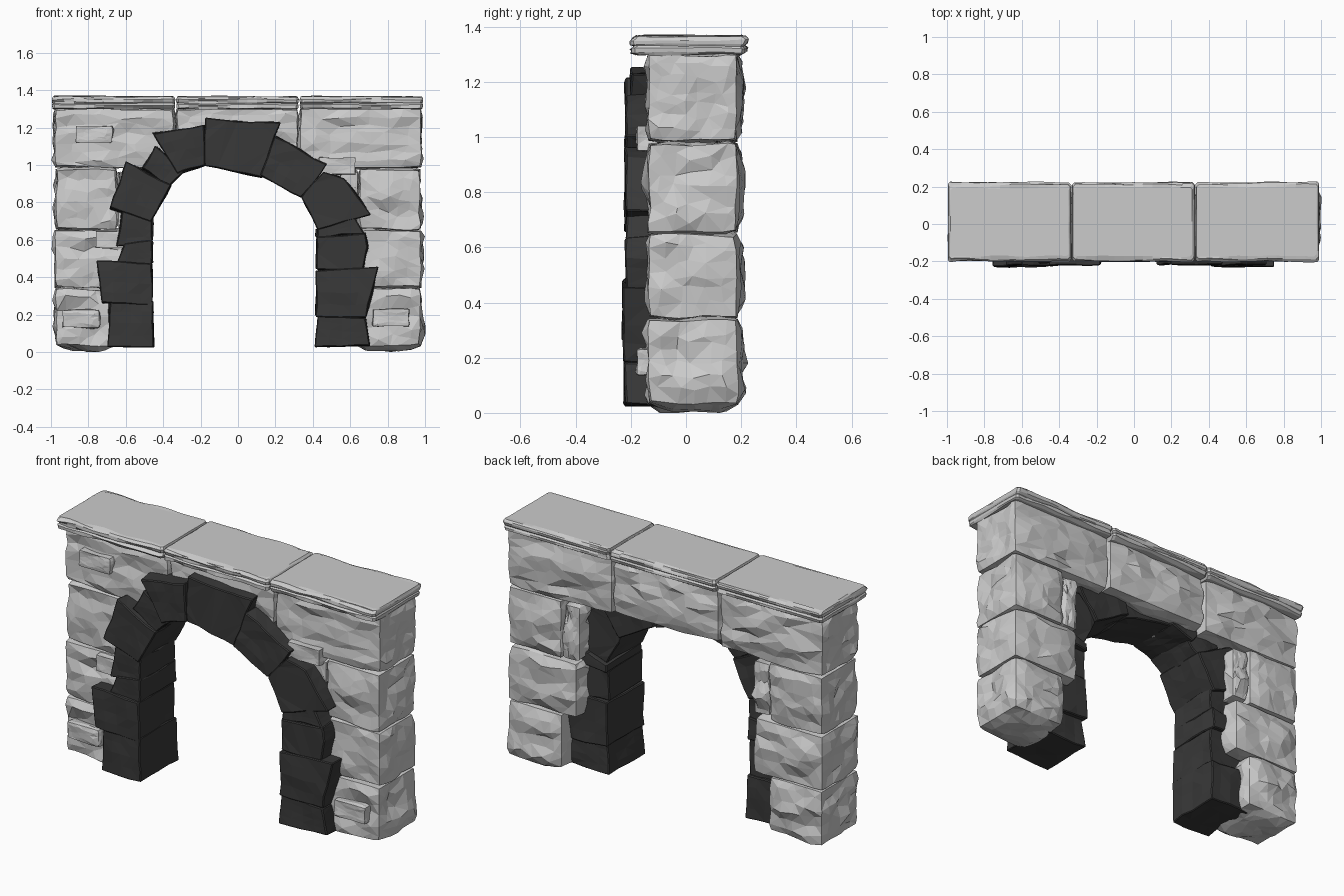
import bpy, bmesh, random
from math import cos, pi
from mathutils import Vector, noise

if "Cube" in bpy.data.objects:
    bpy.data.objects.remove(bpy.data.objects["Cube"])

random.seed(4)
dark = bpy.data.materials.new("dark_stone")
dark.diffuse_color = (0.04, 0.04, 0.04, 1)
dark.use_nodes = True
dark.node_tree.nodes["Principled BSDF"].inputs["Base Color"].default_value = dark.diffuse_color


def finish(bm, name, mat=None):
    bmesh.ops.recalc_face_normals(bm, faces=bm.faces)
    me = bpy.data.meshes.new(name)
    bm.to_mesh(me)
    bm.free()
    ob = bpy.data.objects.new(name, me)
    bpy.context.collection.objects.link(ob)
    if mat:
        me.materials.append(mat)
    return ob


def rock(name, lo, hi, r=0.026, amp=0.034, cuts=5, belly=0.0, foot=0.0):
    """Faceted block with worn edges, chipped faces and a bulging back."""
    lo, hi = Vector(lo), Vector(hi)
    size, off = hi - lo, Vector([random.uniform(0, 50) for _ in range(3)])
    bm = bmesh.new()
    bmesh.ops.create_cube(bm, size=1)
    bmesh.ops.subdivide_edges(bm, edges=bm.edges, cuts=cuts, use_grid_fill=True)
    for v in bm.verts:
        u = v.co.copy()
        edge = sum(abs(c) > 0.49 for c in u) > 1
        for i in range(3):      # uneven facets, keeping face planes in place
            if abs(u[i]) < 0.49:
                u[i] += random.uniform(-0.35, 0.35) / (cuts + 1)
        p = Vector([lo[i] + (u[i] + 0.5) * size[i] for i in range(3)])
        q = Vector([min(max(p[i], lo[i] + r), hi[i] - r) for i in range(3)])
        d = (p - q).normalized()
        p = q + d * r
        f = Vector((p.x * 6, p.y * 9, p.z * 13)) + off
        p += d * (noise.noise(f) - 0.1) * amp * (0.5 if edge else 1)
        if d.y > 0.9:
            p.y += belly * cos(pi * u.x) * cos(pi * u.z)
        if d.z < -0.9:
            p.z -= foot * cos(pi * u.x) * cos(pi * u.y)
        p.z = max(p.z, 0)
        v.co = p
    bmesh.ops.triangulate(bm, faces=bm.faces)
    return finish(bm, name)


def voussoir(name, pts, front=-0.22, back=0.11):
    """Dark arch stone: front outline pushed through the wall."""
    off = Vector([random.uniform(0, 50) for _ in range(3)])
    cx = sum(p[0] for p in pts) / len(pts)
    cz = sum(p[1] for p in pts) / len(pts)
    grow = 0.009                # closes the joints between neighbours
    bm = bmesh.new()
    face = bm.faces.new([bm.verts.new((x, front, z)) for x, z in pts])
    for v in bm.verts:
        d = Vector((v.co.x - cx, 0, v.co.z - cz))
        v.co += d.normalized() * grow
    ext = bmesh.ops.extrude_face_region(bm, geom=[face])["geom"]
    for v in ext:
        if isinstance(v, bmesh.types.BMVert):
            v.co.y = back
    if face.is_valid and len(bm.faces) < len(pts) + 2:
        bm.faces.new([v for v in face.verts])
    bmesh.ops.subdivide_edges(bm, edges=bm.edges, cuts=3, use_grid_fill=True)
    for v in bm.verts:
        v.co += noise.noise_vector(v.co * 9 + off) * 0.011
    bmesh.ops.triangulate(bm, faces=bm.faces)
    ob = finish(bm, name, dark)
    b = ob.modifiers.new("worn_edge", "BEVEL")
    b.width, b.segments, b.limit_method, b.angle_limit = 0.005, 1, "ANGLE", 0.8
    return ob


def cap(name, x0, x1):
    """Coping slab with layered slate edges and a softened top."""
    y0, y1, n = -0.2, 0.222, 12
    rings = [(0.02, 1.298), (0.006, 1.306), (0.002, 1.322), (0.012, 1.329),
             (0.003, 1.336), (0.0, 1.35), (0.006, 1.356), (0.012, 1.364), (0.028, 1.367)]
    bm, loops = bmesh.new(), []
    for k, (ins, z) in enumerate(rings):
        a, b, c, d = x0 + ins * 0.5, x1 - ins * 0.5, y0 + ins, y1 - ins
        cor = [(a + .012, c), (b - .012, c), (b, c + .012), (b, d - .012),
               (b - .012, d), (a + .012, d), (a, d - .012), (a, c + .012)]
        ring = []
        for i in range(8):
            p, q = Vector(cor[i]), Vector(cor[(i + 1) % 8])
            m = n if i % 2 == 0 else 1
            for j in range(m):
                t = p.lerp(q, j / m)
                w = noise.noise(Vector((t.x * 6, t.y * 6, k * 0.7 + x0)))
                ring.append(bm.verts.new((t.x, t.y + w * 0.012, z + w * 0.008)))
        loops.append(ring)
    for lo, hi in zip(loops, loops[1:]):
        for i in range(len(lo)):
            j = (i + 1) % len(lo)
            bm.faces.new((lo[i], lo[j], hi[j], hi[i]))
    bm.faces.new(loops[0][::-1])
    top = bm.faces.new(loops[-1])
    bmesh.ops.inset_individual(bm, faces=[top], thickness=0.035, depth=0.001)
    return finish(bm, name)


# Coping slabs
for i, (a, b) in enumerate([(-0.995, -0.335), (-0.331, 0.325), (0.329, 0.99)]):
    cap(f"coping_slab_{i + 1}", a, b)

# Top course of long wall blocks
Y0, Y1 = -0.142, 0.19
for i, (a, b, z) in enumerate([(-0.985, -0.338, 0.98), (-0.335, 0.325, 1.0), (0.328, 0.985, 0.98)]):
    rock(f"lintel_block_{i + 1}", (a, Y0, z), (b, Y1, 1.305), cuts=6, belly=0.016)

# Pier blocks, bottom to top: (outer |x|, inner |x|, z range); last is a thin filler
courses = [(0.98, 0.64, 0.028, 0.345), (0.983, 0.55, 0.34, 0.655),
           (0.98, 0.645, 0.65, 0.983), (0.65, 0.535, 0.66, 0.97)]
for side, s in (("left", -1), ("right", 1)):
    for i, (o, n, z0, z1) in enumerate(courses):
        a, b = sorted((s * o, s * n))
        thin = i == 3
        rock(f"{side}_pier_block_{i + 1}", (a, Y0, z0), (b, Y1 - 0.01 * thin, z1),
             belly=0.01 if thin else 0.02, foot=0.03 if i == 0 else 0)

# Small raised bricks on the front
for i, (x, z) in enumerate([(-0.77, 1.163), (0.533, 0.995), (-0.665, 0.602),
                            (-0.842, 0.177), (0.818, 0.183)]):
    rock(f"face_brick_{i + 1}", (x - 0.1, -0.182, z - 0.049), (x + 0.1, -0.1, z + 0.049),
         r=0.012, amp=0.02, cuts=4)

# Dark arch stones, left foot over the crown to right foot
arch = [
    ([(-.69, .035), (-.455, .035), (-.462, .265), (-.68, .27)], -.222),
    ([(-.72, .27), (-.465, .262), (-.465, .47), (-.75, .48)], -.226),
    ([(-.64, .475), (-.465, .475), (-.465, .59), (-.60, .57)], -.215),
    ([(-.645, .57), (-.465, .595), (-.462, .715), (-.61, .765)], -.212),
    ([(-.675, .775), (-.468, .705), (-.365, .89), (-.595, 1.01)], -.222),
    ([(-.505, .98), (-.37, .895), (-.30, .965), (-.435, 1.095)], -.208),
    ([(-.45, 1.165), (-.318, .955), (-.185, 1.005), (-.18, 1.205)], -.22),
    ([(-.17, 1.247), (-.18, 1.005), (.125, .94), (.218, 1.228), (.06, 1.22)], -.2),
    ([(.20, 1.148), (.13, .947), (.335, .835), (.468, 1.0)], -.218),
    ([(.46, .955), (.348, .83), (.43, .665), (.703, .738), (.57, .918)], -.222),
    ([(.62, .715), (.43, .655), (.428, .615), (.67, .635)], -.214),
    ([(.675, .63), (.428, .61), (.428, .445), (.66, .44), (.69, .56)], -.22),
    ([(.74, .45), (.424, .43), (.424, .20), (.68, .185)], -.226),
    ([(.675, .18), (.435, .20), (.418, .032), (.698, .036)], -.222),
]
for i, (pts, front) in enumerate(arch):
    voussoir(f"arch_stone_{i + 1}", pts, front, 0.11 if i % 2 == 0 else 0.09)
